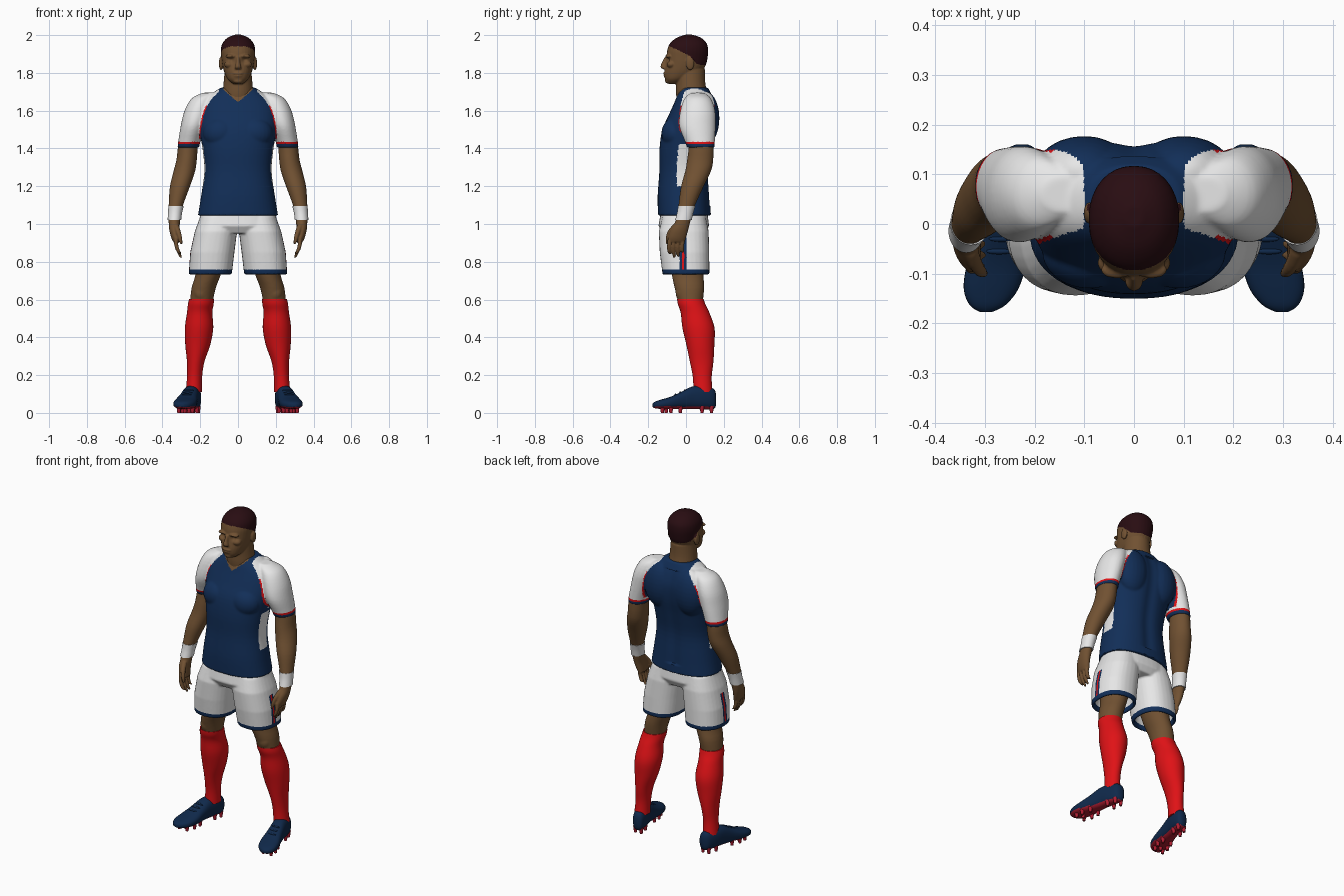
import bpy, bmesh, math
from mathutils import Vector


def material(name, rgb):
    m = bpy.data.materials.new(name)
    m.diffuse_color = (*rgb, 1)
    return m


NAVY = material("navy cloth", (.006, .028, .098))
WHITE = material("white cloth", (.82, .82, .82))
RED = material("red cloth", (.74, .006, .008))
SKIN = material("brown skin", (.165, .083, .032))
HAIR = material("dark hair", (.022, .004, .006))
BOOT = material("boot navy", (.005, .022, .07))
SOLE = material("sole red", (.42, .012, .03))


def spow(v, e):
    return math.copysign(abs(v) ** e, v)


def loft(bm, rings, s=1, axis='z', p=2.0, n=32, steps=4):
    """Closed tube through rings (x, y, z, half width, half depth), mirrored when s = -1."""
    R, path = [Vector(r) for r in rings], []
    for i in range(len(R) - 1):
        a, b, c, d = R[max(i - 1, 0)], R[i], R[i + 1], R[min(i + 2, len(R) - 1)]
        for k in range(steps):
            t = k / steps
            path.append(b + (c - a) * (t / 2) + (a * 2 - b * 5 + c * 4 - d) * (t * t / 2)
                        + (b * 3 - a - c * 3 + d) * (t ** 3 / 2))
    path.append(R[-1])
    loops = []
    for x, y, z, ra, rb in path:
        loop = []
        for j in range(n):
            t = 2 * math.pi * j / n
            u, v = ra * spow(math.cos(t), 2 / p), rb * spow(math.sin(t), 2 / p)
            co = (x + u, y + v, z) if axis == 'z' else (x + u, y, z + v)
            loop.append(bm.verts.new((s * co[0], co[1], co[2])))
        loops.append(loop)
    for a, b in zip(loops, loops[1:]):
        for j in range(n):
            bm.faces.new((a[j], a[(j + 1) % n], b[(j + 1) % n], b[j]))
    bm.faces.new(loops[0])
    bm.faces.new(loops[-1])


def ball(bm, loc, rad, sides=(1, -1)):
    for s in sides:
        vs = bmesh.ops.create_uvsphere(bm, u_segments=24, v_segments=16, radius=1)["verts"]
        for v in vs:
            v.co = (s * loc[0] + v.co.x * rad[0], loc[1] + v.co.y * rad[1], loc[2] + v.co.z * rad[2])


def finish(bm, name, mats, rule=None, voxel=None, soften=3, sculpt=None):
    """Fuse the pieces, reshape, then colour faces by rule(centre, normal)."""
    bmesh.ops.recalc_face_normals(bm, faces=bm.faces)
    me = bpy.data.meshes.new(name)
    bm.to_mesh(me)
    bm.free()
    ob = bpy.data.objects.new(name, me)
    bpy.context.collection.objects.link(ob)
    if voxel:
        r = ob.modifiers.new("fuse", 'REMESH')
        r.mode, r.voxel_size = 'VOXEL', voxel
        m = ob.modifiers.new("soften", 'SMOOTH')
        m.factor, m.iterations = .5, soften
        fused = bpy.data.meshes.new_from_object(ob.evaluated_get(bpy.context.evaluated_depsgraph_get()))
        ob.modifiers.clear()
        ob.data = me = fused
    if sculpt:
        for v in me.vertices:
            v.co += Vector(sculpt(v.co))
    me.materials.clear()
    for m in mats:
        me.materials.append(m)
    if rule:
        for f in me.polygons:
            f.material_index = rule(f.center, f.normal)
    bpy.ops.object.select_all(action='DESELECT')
    ob.select_set(True)
    bpy.context.view_layer.objects.active = ob
    bpy.ops.object.shade_smooth_by_angle(angle=math.radians(50))
    return ob


def bump(co, x, y, z, r):
    return math.exp(-((abs(co.x) - x) ** 2 + (co.y - y) ** 2 + (co.z - z) ** 2) / (r * r))


# Head, neck and hair
bm = bmesh.new()
loft(bm, [(0, -.068, 1.742, .025, .025), (0, -.05, 1.765, .053, .06), (0, -.02, 1.80, .071, .095),
          (0, -.002, 1.84, .082, .106), (0, .005, 1.88, .088, .109), (0, .009, 1.92, .091, .108),
          (0, .012, 1.955, .083, .098), (0, .015, 1.985, .057, .066), (0, .015, 2.002, .018, .02)], p=2.15)
loft(bm, [(0, .045, 1.6, .09, .085), (0, .03, 1.69, .082, .083), (0, .024, 1.75, .076, .078),
          (0, .02, 1.82, .07, .08)])
loft(bm, [(0, -.1, 1.885, .009, .012), (0, -.112, 1.855, .011, .016), (0, -.118, 1.832, .017, .017),
          (0, -.112, 1.82, .017, .012)], n=16)                      # nose
ball(bm, (.035, -.092, 1.888), (.032, .018, .01))                    # brow
ball(bm, (.045, -.078, 1.845), (.028, .024, .02))                    # cheek
ball(bm, (0, -.108, 1.797), (.028, .013, .007), (1,))                # upper lip
ball(bm, (0, -.106, 1.784), (.024, .013, .007), (1,))                # lower lip
ball(bm, (0, -.095, 1.757), (.026, .016, .013), (1,))                # chin
ball(bm, (.09, .022, 1.85), (.011, .022, .036))                      # ear
HAIRLINE = [(-.2, 1.947), (-.085, 1.94), (-.03, 1.915), (.02, 1.89), (.06, 1.845), (.2, 1.825)]


def hair_rule(c, n):
    for (y0, z0), (y1, z1) in zip(HAIRLINE, HAIRLINE[1:]):
        if y0 <= c.y < y1:
            return int(c.z > z0 + (z1 - z0) * (c.y - y0) / (y1 - y0) and abs(c.x) < .097)
    return 0


finish(bm, "head_and_neck", [SKIN, HAIR], hair_rule, .0042, 2,
       lambda co: (0, .011 * bump(co, .034, -.1, 1.868, .014), 0))

# Shirt: body, raglan sleeves, chest and back muscle
bm = bmesh.new()
loft(bm, [(0, -.008, 1.045, .212, .14), (0, -.012, 1.15, .195, .138), (0, -.01, 1.28, .178, .131),
          (0, .0, 1.4, .188, .14), (0, .018, 1.5, .205, .143), (0, .038, 1.58, .208, .128),
          (0, .045, 1.64, .19, .108), (0, .045, 1.685, .145, .09), (0, .045, 1.722, .092, .072)], p=2.3, n=48)
for s in (1, -1):
    loft(bm, [(.14, .06, 1.695, .045, .035), (.185, .062, 1.665, .06, .07), (.213, .062, 1.6, .07, .092),
              (.236, .06, 1.52, .067, .096), (.257, .073, 1.44, .059, .08), (.263, .078, 1.405, .058, .073)], s)
ball(bm, (.09, -.055, 1.48), (.095, .075, .085))
ball(bm, (.1, .105, 1.56), (.1, .072, .14))


def shirt_rule(c, n):
    x = abs(c.x)
    if c.y < .01 and c.z > 1.645 + x * .85 and x < .075:
        return 3                                                     # V neck opening
    if c.z < 1.45:
        if x > .195 + (1.45 - c.z) * .12 and c.z > 1.395:            # sleeve cuff
            return 0 if c.z < 1.424 else 2 if c.z < 1.435 else 1
        return int(abs(n.x) > .96 and 1.2 < c.z < 1.42)              # side panel
    edge = x - .1 - .105 * (1 - math.exp(-12 * max(0, 1.7 - c.z)))
    if edge < 0:
        return 0
    return 2 if edge < .007 and c.z < 1.63 else 1


finish(bm, "shirt", [NAVY, WHITE, RED, SKIN], shirt_rule, .0062, 4,
       lambda co: (0, -.01 * math.exp(-(co.x / .035) ** 2) if co.y > .08 and 1.1 < co.z < 1.68 else 0, 0))

# Shorts with hollow leg openings
bm = bmesh.new()
loft(bm, [(0, -.01, 1.07, .195, .122), (0, -.012, .99, .212, .134), (0, -.01, .95, .19, .11)],
     p=2.4, n=48, steps=1)
for s in (1, -1):
    loft(bm, [(.1, -.01, 1.04, .1, .115), (.117, -.012, .96, .112, .132), (.136, -.008, .85, .117, .131),
              (.147, 0, .732, .114, .124), (.147, 0, .732, .1, .11), (.14, 0, .81, .09, .1)], s, p=2.3, steps=1)


def shorts_rule(c, n):
    if c.z < .758:
        return 1
    if abs(c.x) > .2 and c.z < .93 and abs(c.y + .015) < .018:       # side slit
        return 2 if abs(c.y + .015) < .008 else 1
    return 0


finish(bm, "shorts", [WHITE, NAVY, RED], shorts_rule, .0062, 3)

STUDS = [(.135, -.022), (.135, .022), (.085, -.026), (.085, .026), (-.03, -.032), (-.03, .03),
         (-.08, -.04), (-.08, .038), (-.125, -.03), (-.125, .03), (-.105, 0)]


def foot_x(y):
    return .226 + (.155 - y) * .215


for side, s in (("left", 1), ("right", -1)):
    # Arm and hand
    bm = bmesh.new()
    loft(bm, [(.24, .07, 1.5, .048, .065), (.263, .08, 1.42, .052, .065), (.272, .075, 1.34, .054, .069),
              (.284, .064, 1.28, .057, .068), (.307, .034, 1.2, .053, .06), (.325, .01, 1.12, .041, .047),
              (.335, -.006, 1.06, .033, .039), (.337, -.018, 1.01, .03, .04), (.337, -.034, .97, .027, .046),
              (.331, -.046, .93, .023, .047), (.325, -.05, .905, .018, .043)], s)
    for i, tip in enumerate((.84, .822, .826, .85)):                 # fingers
        y = -.085 + i * .023
        loft(bm, [(.328, y, .93, .011, .011), (.327, y - .004, .89, .011, .011),
                  (.316, y - .004, .855, .01, .01), (.302, y, tip, .006, .006)], s, n=12)
    loft(bm, [(.33, -.05, 1.0, .015, .016), (.318, -.08, .965, .014, .015), (.308, -.095, .93, .012, .012),
              (.3, -.1, .895, .007, .007)], s, n=12)                 # thumb
    finish(bm, side + "_arm", [SKIN], None, .0045, 2)

    # Wristband
    bm = bmesh.new()
    loft(bm, [(.328, .004, 1.096, .041, .046), (.333, -.004, 1.06, .037, .043),
              (.337, -.014, 1.02, .036, .044)], s)
    finish(bm, side + "_wristband", [WHITE])

    # Bare thigh and knee
    bm = bmesh.new()
    loft(bm, [(.135, 0, .86, .082, .097), (.156, .008, .74, .068, .085), (.182, .018, .66, .064, .078),
              (.195, .024, .58, .06, .064)], s)
    ball(bm, (.195, -.02, .635), (.04, .035, .045), (s,))
    finish(bm, side + "_thigh", [SKIN], None, .006, 3)

    # Sock with turned top
    bm = bmesh.new()
    loft(bm, [(.193, .023, .602, .066, .07), (.197, .03, .575, .068, .073), (.203, .048, .53, .067, .076),
              (.206, .066, .45, .075, .085), (.213, .076, .36, .066, .074), (.224, .083, .27, .046, .062),
              (.23, .086, .19, .04, .05), (.234, .09, .11, .043, .05)], s)
    finish(bm, side + "_sock", [RED])

    # Boot: upper coloured apart from its sole
    bm = bmesh.new()
    loft(bm, [(foot_x(y), y, z, w, h) for y, z, w, h in (
        (.16, .07, .012, .028), (.145, .074, .032, .054), (.09, .08, .043, .061), (.035, .08, .045, .06),
        (-.02, .067, .05, .047), (-.08, .053, .059, .033), (-.13, .046, .055, .025),
        (-.163, .042, .036, .018), (-.177, .04, .012, .009))], s, 'y', 2.5)
    finish(bm, side + "_boot", [BOOT, SOLE], lambda c, n: int(n.z < -.6 and c.z < .035))

    # Laces across the instep
    bm = bmesh.new()
    for y, z in ((-.005, .119), (-.03, .107), (-.055, .096)):
        ball(bm, (foot_x(y), y, z), (.026, .006, .006), (s,))
    finish(bm, side + "_laces", [BOOT])

    # Studs
    bm = bmesh.new()
    for y, dx in STUDS:
        x = foot_x(y) + dx * .9
        loft(bm, [(x, y, 0, .008, .008), (x, y, .036, .013, .013)], s, n=12, steps=1)
    finish(bm, side + "_studs", [SOLE])
